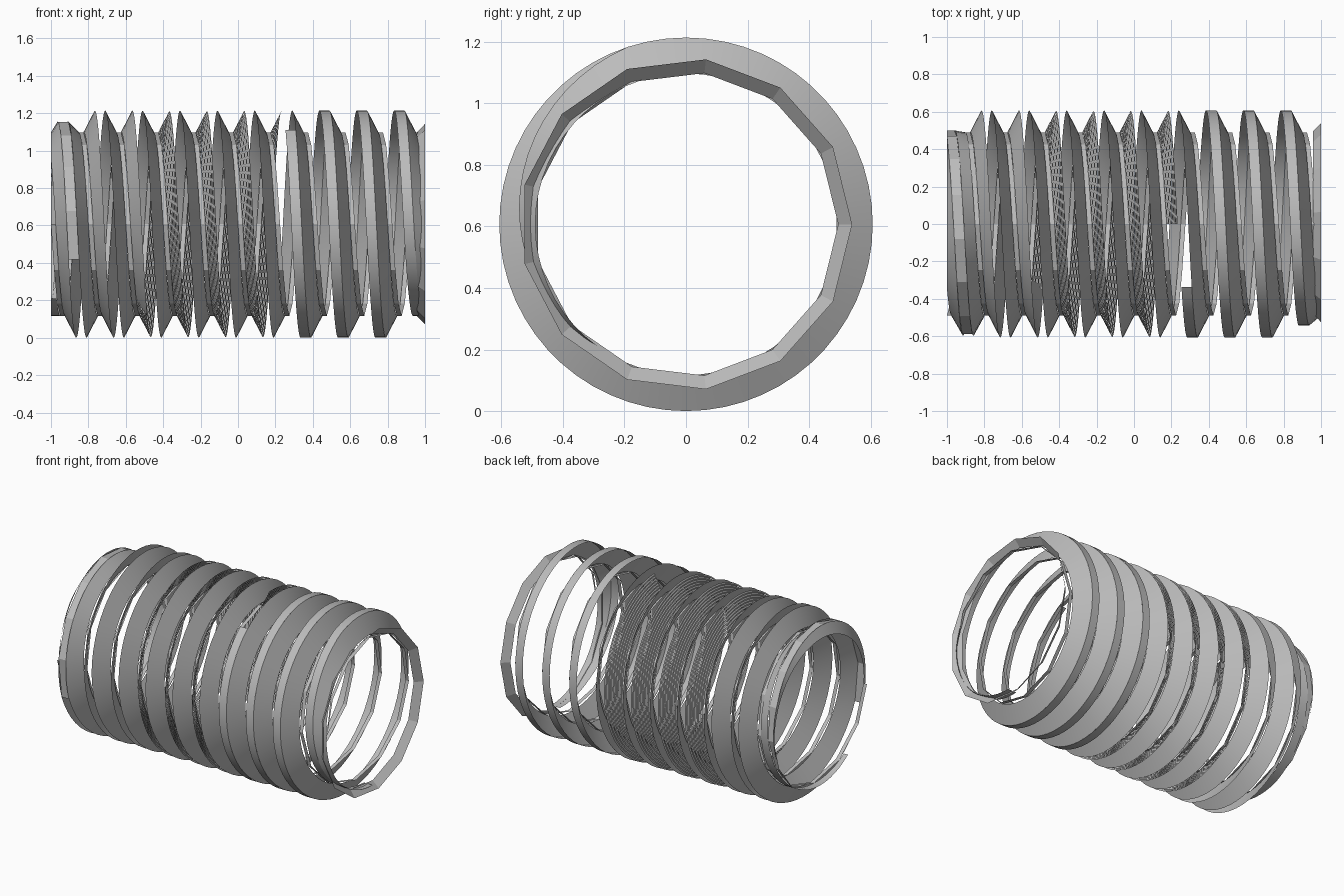
import bpy, bmesh
from math import sin, cos, pi

cube = bpy.data.objects.get("Cube")
if cube:
    bpy.data.objects.remove(cube, do_unlink=True)

AXIS_Z = 0.607
ROOT, CREST = 0.49, 0.607
PITCH, TOP_X = 0.2, 0.09
FLANK, LAND, GAP = 0.06, 0.055, 0.025

steel = bpy.data.materials.new("plain_grey")
steel.use_nodes = True
GREY = (0.5, 0.5, 0.5, 1)
steel.diffuse_color = GREY
steel.node_tree.nodes["Principled BSDF"].inputs["Base Color"].default_value = GREY


def crest_radius(t):
    """Thread height, fading in at the first turn and out at the last."""
    rise = min(1, max(0, (t + 5.3) / 0.6))
    fall = min(1, max(0, (4.4 - t) / 0.35))
    return ROOT + (CREST - ROOT) * min(rise, fall)


def thread_point(t, dx, height):
    """Point on the helix: dx from the right crest edge, height 0..1."""
    r = ROOT + (crest_radius(t) - ROOT) * height
    x = min(1, max(-1, TOP_X + PITCH * t + dx))
    a = 2 * pi * t
    return (x, -r * sin(a), AXIS_Z + r * cos(a))


def finish(name, bm):
    bmesh.ops.remove_doubles(bm, verts=bm.verts, dist=1e-5)
    mesh = bpy.data.meshes.new(name)
    bm.to_mesh(mesh)
    bm.free()
    mesh.materials.append(steel)
    ob = bpy.data.objects.new(name, mesh)
    bpy.context.collection.objects.link(ob)
    bpy.ops.object.select_all(action='DESELECT')
    ob.select_set(True)
    bpy.context.view_layer.objects.active = ob
    bpy.ops.object.shade_smooth_by_angle(angle=0.3)


def sweep(name, start, end, strips, per_turn=60):
    """Sweep short profile strips ((dx, height), (dx, height)) along the helix."""
    bm = bmesh.new()
    n = round((end - start) * per_turn)
    for a, b in strips:
        prev = None
        for i in range(n + 1):
            t = start + (end - start) * i / n
            row = [bm.verts.new(thread_point(t, *p)) for p in (a, b)]
            if prev:
                bm.faces.new((prev[0], row[0], row[1], prev[1]))
            prev = row
    finish(name, bm)


# Left flank points, from root (0) to crest (1)
def left(f):
    return (-LAND - FLANK * (1 - f), f)


right_flank = ((0, 1), (FLANK, 0))
land = ((-LAND, 1), (0, 1))
root = ((FLANK, 0), (FLANK + GAP, 0))
slivers = [(left(k / 8), left((k + 0.8) / 8)) for k in range(8)]

# Threads
sweep("right_flank", -5.6, 4.5, [right_flank])
sweep("left_flank", -5.4, -2.6, [(left(0), left(1))])
sweep("left_flank_slivers", -2.6, 1.0, slivers)
sweep("first_crest", -5.6, -4.7, [land], 14)
sweep("main_crest", 1.094, 4.5, [land])
sweep("root_band", -5.75, 4.5, [root], 12)

# Flared faceted rim at the right end
bm = bmesh.new()
SIDES = 13
rings = []
for x, r in ((0.957, 0.495), (1, 0.54)):
    rings.append([bm.verts.new((x, r * cos(2 * pi * i / SIDES),
                                AXIS_Z + r * sin(2 * pi * i / SIDES)))
                  for i in range(SIDES)])
for i in range(SIDES):
    j = (i + 1) % SIDES
    bm.faces.new((rings[0][i], rings[0][j], rings[1][j], rings[1][i]))
bmesh.ops.reverse_faces(bm, faces=bm.faces)
finish("end_rim", bm)
